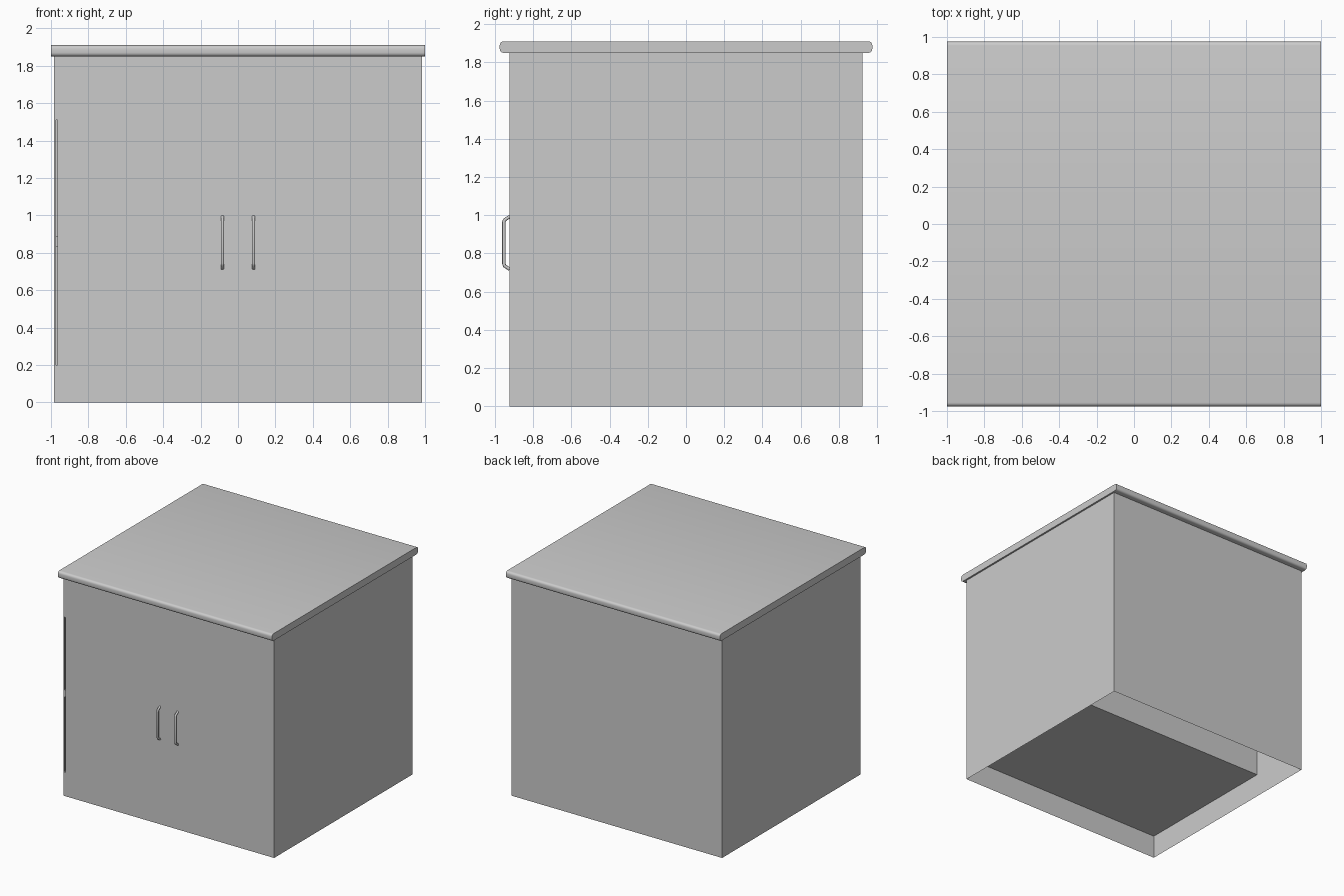
import bpy, bmesh
from mathutils import Vector

if "Cube" in bpy.data.objects:
    bpy.data.objects.remove(bpy.data.objects["Cube"])

W, D, H = 0.985, 0.925, 1.85      # half width, half depth, carcass height
FLOOR, BACK = 0.2, 0.37           # raised cabinet floor, inner back panel


def finish(name, bm):
    bmesh.ops.remove_doubles(bm, verts=bm.verts, dist=1e-5)
    me = bpy.data.meshes.new(name)
    bm.to_mesh(me)
    bm.free()
    ob = bpy.data.objects.new(name, me)
    bpy.context.collection.objects.link(ob)
    return ob


def sheet(bm, *pts):
    bm.faces.new([bm.verts.new(p) for p in pts])


def box(name, lo, hi):
    bm = bmesh.new()
    bmesh.ops.create_cube(bm, size=1)
    lo, hi = Vector(lo), Vector(hi)
    for v in bm.verts:
        v.co = (lo + hi) / 2 + v.co * (hi - lo)
    return finish(name, bm)


def smooth(ob, angle=0.9):
    bpy.ops.object.select_all(action='DESELECT')
    ob.select_set(True)
    bpy.context.view_layer.objects.active = ob
    bpy.ops.object.shade_smooth_by_angle(angle=angle)


# Carcass: thin sheet walls, open below, door gap slit in the front
bm = bmesh.new()
xs, zs = [-W, -0.973, -0.965, W], [0, FLOOR, 1.51, H]
for i in range(3):
    for j in range(3):
        if (i, j) != (1, 1):
            a, b, c, d = xs[i], xs[i + 1], zs[j], zs[j + 1]
            sheet(bm, (a, -D, c), (b, -D, c), (b, -D, d), (a, -D, d))
for c, d in zip(zs, zs[1:]):
    sheet(bm, (W, -D, c), (W, D, c), (W, D, d), (W, -D, d))
    sheet(bm, (W, D, c), (-W, D, c), (-W, D, d), (W, D, d))
    sheet(bm, (-W, D, c), (-W, -D, c), (-W, -D, d), (-W, D, d))
finish("carcass", bm)

# Inner floor and back panel, seen from below
bm = bmesh.new()
sheet(bm, (-W, -D, FLOOR), (-W, BACK, FLOOR), (W, BACK, FLOOR), (W, -D, FLOOR))
sheet(bm, (W, BACK, FLOOR), (-W, BACK, FLOOR), (-W, BACK, H), (W, BACK, H))
finish("inner_lining", bm)

# Inner shelf behind the doors
box("shelf", (-W + 0.001, -D + 0.01, 0.83), (W - 0.001, BACK - 0.001, 0.89))

# Worktop with long front and back edges rounded
top = box("worktop", (-1, -0.975, H), (1, 0.975, 1.91))
bm = bmesh.new()
bm.from_mesh(top.data)
long_edges = [e for e in bm.edges if abs(e.verts[0].co.x - e.verts[1].co.x) > 1]
bmesh.ops.bevel(bm, geom=long_edges, offset=0.02, segments=4, profile=0.5, affect='EDGES')
bm.to_mesh(top.data)
bm.free()
smooth(top)

# Door handles: bent round bars
for side, x in (("left", -0.083), ("right", 0.083)):
    cu = bpy.data.curves.new("handle_path", 'CURVE')
    cu.dimensions = '3D'
    cu.bevel_depth = 0.009
    cu.bevel_resolution = 2
    cu.use_fill_caps = True
    path = [(-0.922, 0.993), (-0.95, 0.975), (-0.953, 0.965),
            (-0.953, 0.745), (-0.95, 0.735), (-0.922, 0.717)]
    sp = cu.splines.new('POLY')
    sp.points.add(len(path) - 1)
    for p, (y, z) in zip(sp.points, path):
        p.co = (x, y, z, 1)
    ob = bpy.data.objects.new(side + "_handle", cu)
    bpy.context.collection.objects.link(ob)
    bpy.ops.object.select_all(action='DESELECT')
    ob.select_set(True)
    bpy.context.view_layer.objects.active = ob
    bpy.ops.object.convert(target='MESH')
    smooth(bpy.context.view_layer.objects.active)
